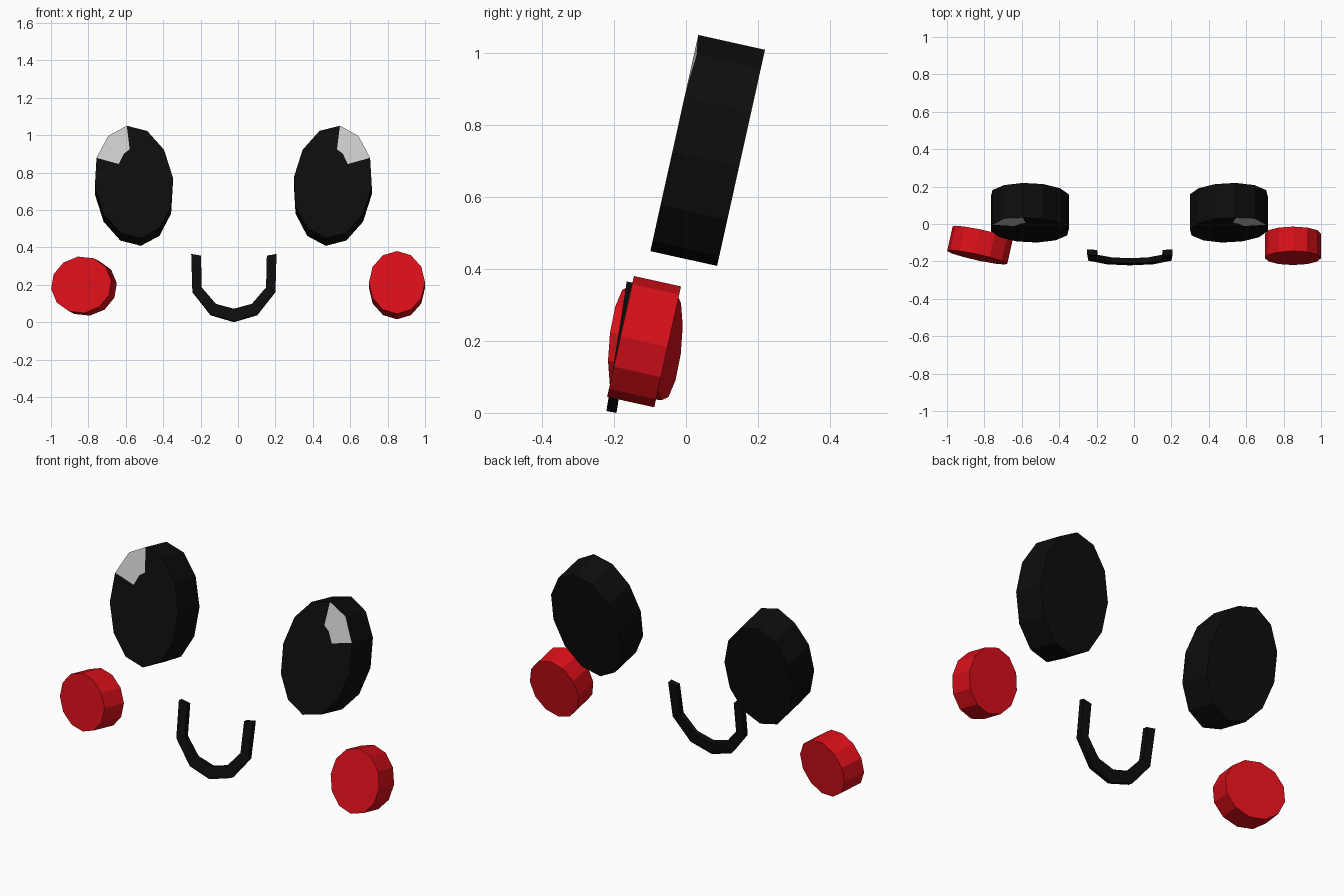
import bpy, bmesh
from math import radians, sin, cos, pi
from mathutils import Matrix, Vector

if "Cube" in bpy.data.objects:
    bpy.data.objects.remove(bpy.data.objects["Cube"])

MID = -0.025   # mirror line of the eyes and mouth


def material(name, rgb):
    m = bpy.data.materials.new(name)
    m.diffuse_color = (*rgb, 1)
    m.use_nodes = True
    m.node_tree.nodes["Principled BSDF"].inputs["Base Color"].default_value = m.diffuse_color
    return m


BLACK = material("black", (0.004, 0.004, 0.004))
RED = material("red", (0.7, 0.005, 0.01))
SHINE = material("shine_grey", (0.6, 0.6, 0.6))


def finish(name, bm, mats, matrix=Matrix()):
    bmesh.ops.recalc_face_normals(bm, faces=bm.faces)
    bm.transform(matrix)
    me = bpy.data.meshes.new(name)
    bm.to_mesh(me)
    bm.free()
    for m in mats:
        me.materials.append(m)
    ob = bpy.data.objects.new(name, me)
    bpy.context.collection.objects.link(ob)
    return ob


def disc(name, front, rx, rz, depth, mats, pitch, yaw=0, roll=0, side=1, shine=None):
    """Twelve-sided oval slab, front face centred on `front`, leaning back by pitch."""
    bm = bmesh.new()
    r = radians(roll)
    ring = []
    for i in range(12):
        t = i * pi / 6
        x, z = rx * sin(t), rz * cos(t)
        ring.append((side * (x * cos(r) - z * sin(r)), x * sin(r) + z * cos(r)))
    f = [bm.verts.new((x, 0, z)) for x, z in ring]
    b = [bm.verts.new((x, depth, z)) for x, z in ring]
    for i in range(12):
        j = (i + 1) % 12
        bm.faces.new((f[i], f[j], b[j], b[i]))
    bm.faces.new(b)
    if shine:
        # highlight cut into the upper outer part of the front face
        inner = [bm.verts.new((side * x, 0, z)) for x, z in shine]
        f[11].co.y += 0.008
        bm.faces.new(f[:11] + inner)
        bm.faces.new([f[10], f[11], f[0]] + inner[::-1]).material_index = 1
    else:
        bm.faces.new(f)
    mat = (Matrix.Translation(front) @ Matrix.Rotation(radians(yaw), 4, 'Z')
           @ Matrix.Rotation(radians(-pitch), 4, 'X'))
    return finish(name, bm, mats, mat)


# Eyes
shine = [(-0.08, 0.098), (-0.053, 0.155), (-0.022, 0.178)]
for name, s in (("left_eye", 1), ("right_eye", -1)):
    disc(name, Vector((MID - s * 0.532, -0.0325, 0.75)), 0.21, 0.31, 0.19,
         [BLACK, SHINE], 12.5, roll=7, side=s, shine=shine)

# Cheeks
disc("right_cheek", Vector((0.85, -0.182, 0.2125)), 0.15, 0.172, 0.134, [RED], 12.5)
disc("left_cheek", Vector((-0.838, -0.178, 0.2)), 0.166, 0.153, 0.134, [RED], 6,
     yaw=-12.5, roll=8)

# Smiling mouth: a bent band, leaning back
half_outer = [(0.228, 0.365), (0.222, 0.165), (0.125, 0.042)]
half_inner = [(0.176, 0.356), (0.172, 0.186), (0.096, 0.098)]


def full(half, bottom):
    return [(-x, z) for x, z in half] + [(0, bottom)] + half[::-1]


bm = bmesh.new()
rows = []
for pts, dy, dz in ((full(half_outer, 0.005), 0, 0), (full(half_inner, 0.072), 0, 0),
                    (full(half_inner, 0.072), 0.028, -0.005),
                    (full(half_outer, 0.005), 0.028, -0.005)):
    rows.append([bm.verts.new((MID + 0.003 + x, -0.222 + 0.157 * z + dy, z + dz)) for x, z in pts])
for k in range(4):
    a, b = rows[k], rows[(k + 1) % 4]
    for i in range(6):
        bm.faces.new((a[i], a[i + 1], b[i + 1], b[i]))
for i in (0, 6):
    bm.faces.new([row[i] for row in rows])
finish("mouth", bm, [BLACK])
